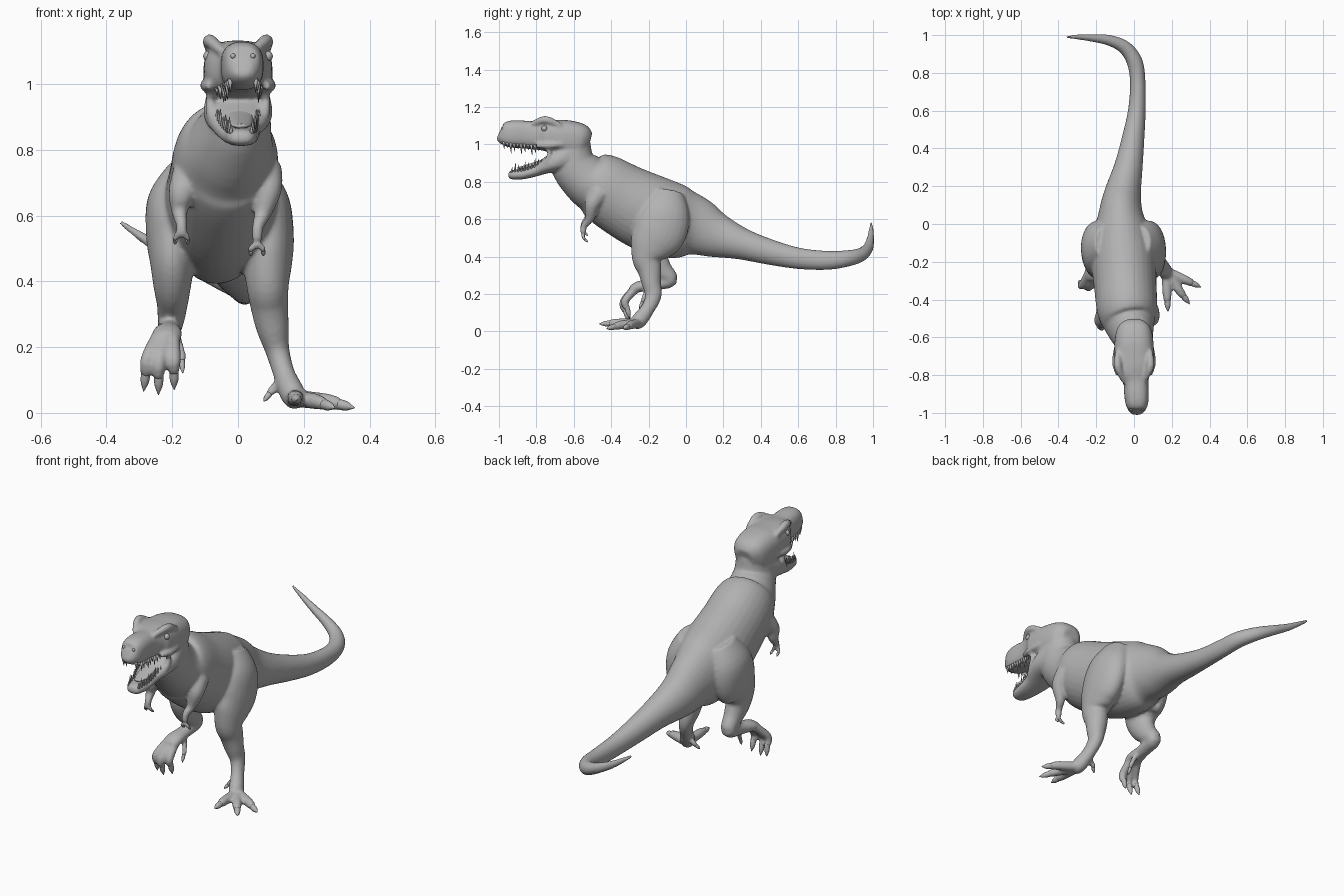
import bpy, bmesh, math
from mathutils import Vector

grey = bpy.data.materials.new("hide_grey")
grey.diffuse_color = (0.45, 0.45, 0.45, 1)


def catmull(p0, p1, p2, p3, t):
    return [0.5 * (2 * b + (c - a) * t + (2 * a - 5 * b + 4 * c - d) * t * t
                   + (3 * b - a - 3 * c + d) * t ** 3)
            for a, b, c, d in zip(p0, p1, p2, p3)]


def tube(bm, rings, n=20, steps=5, p=2.0):
    """Smooth closed loft through rings (x, y, z, half width, half depth)."""
    q = [rings[0]] + list(rings) + [rings[-1]]
    pts = [catmull(*q[i:i + 4], s / steps)
           for i in range(len(rings) - 1) for s in range(steps)] + [rings[-1]]
    pos = [Vector(r[:3]) for r in pts]
    d = pos[-1] - pos[0]
    ref = Vector((0, 0, 1)) if abs(d.x) > max(abs(d.y), abs(d.z)) else Vector((1, 0, 0))
    loops = []
    for i, r in enumerate(pts):
        t = (pos[min(i + 1, len(pos) - 1)] - pos[max(i - 1, 0)]).normalized()
        nrm = t.cross(ref).normalized()
        side = nrm.cross(t)
        loop = []
        for k in range(n):
            c, s = (f(2 * math.pi * k / n) for f in (math.cos, math.sin))
            u = math.copysign(abs(c) ** (2 / p), c) * max(r[3], 0.001)
            v = math.copysign(abs(s) ** (2 / p), s) * max(r[4], 0.001)
            loop.append(bm.verts.new(pos[i] + side * u + nrm * v))
        loops.append(loop)
    for a, b in zip(loops, loops[1:]):
        for k in range(n):
            bm.faces.new((a[k], a[(k + 1) % n], b[(k + 1) % n], b[k]))
    bm.faces.new(loops[0][::-1])
    bm.faces.new(loops[-1])


def rod(bm, pts, radii, **kw):
    tube(bm, [(*p, r, r) for p, r in zip(pts, radii)], **kw)


def ball(bm, loc, r):
    res = bmesh.ops.create_uvsphere(bm, u_segments=16, v_segments=10, radius=r)
    bmesh.ops.translate(bm, verts=res["verts"], vec=loc)


def finish(bm, name):
    bmesh.ops.recalc_face_normals(bm, faces=bm.faces)
    for f in bm.faces:
        f.smooth = True
    me = bpy.data.meshes.new(name)
    bm.to_mesh(me)
    bm.free()
    me.materials.append(grey)
    ob = bpy.data.objects.new(name, me)
    bpy.context.collection.objects.link(ob)
    return ob


def at(rings, y):
    """Ring interpolated at a given y (rings run towards -y)."""
    for a, b in zip(rings, rings[1:]):
        if b[1] <= y <= a[1]:
            t = (y - a[1]) / (b[1] - a[1])
            return [u + (v - u) * t for u, v in zip(a, b)]
    return rings[-1]


skin, claws, teeth = bmesh.new(), bmesh.new(), bmesh.new()

# neck, torso and tail
tube(skin, [
    (0, -.60, 1.02, .09, .09), (0, -.605, .905, .10, .12),
    (-.02, -.54, .82, .13, .137), (-.035, -.46, .78, .158, .177),
    (-.045, -.34, .705, .165, .195), (-.055, -.19, .63, .17, .208),
    (-.065, -.05, .585, .15, .198), (-.07, .055, .56, .118, .16),
    (-.06, .16, .515, .098, .122), (-.03, .30, .468, .076, .085),
    (-.005, .45, .424, .06, .068), (.015, .60, .391, .047, .057),
    (.02, .75, .38, .041, .051), (.003, .86, .39, .042, .044),
    (-.05, .935, .41, .036, .037), (-.13, .972, .445, .028, .029),
    (-.22, .985, .49, .021, .021), (-.30, .99, .54, .014, .014),
    (-.36, .99, .582, .007, .007)], n=32)

# legs: the right one is planted, the left one lifted
tube(skin, [
    (.03, -.10, .74, .06, .09), (.07, -.115, .64, .085, .135),
    (.09, -.14, .54, .08, .145), (.09, -.185, .46, .075, .12),
    (.09, -.21, .39, .065, .08), (.095, -.195, .33, .058, .065),
    (.105, -.185, .26, .05, .052), (.12, -.175, .19, .037, .044),
    (.14, -.205, .12, .033, .037), (.165, -.25, .06, .038, .042),
    (.18, -.28, .035, .03, .03)], n=24)
tube(skin, [
    (-.15, -.10, .74, .06, .09), (-.185, -.115, .64, .09, .135),
    (-.20, -.14, .54, .08, .145), (-.20, -.175, .46, .068, .115),
    (-.20, -.17, .39, .058, .08), (-.20, -.13, .33, .047, .058),
    (-.205, -.085, .275, .04, .04), (-.21, -.17, .252, .036, .032),
    (-.215, -.25, .24, .046, .03), (-.22, -.29, .22, .04, .025)], n=24)


# toes and fingers, each ending in a claw
def digit(a, b, c, r):
    a, b, c = Vector(a), Vector(b), Vector(c)
    rod(skin, [a, b, b.lerp(c, .5)], [r, r * .95, r * .7], n=12)
    rod(claws, [b.lerp(c, .35), b.lerp(c, .7), c], [r * .62, r * .55, .001], n=10)


for b, c in [((.27, -.295, .035), (.355, -.335, .015)),
             ((.235, -.345, .035), (.295, -.425, .015)),
             ((.175, -.365, .045), (.18, -.465, .04))]:
    digit((.17, -.25, .045), b, c, .026)
digit((.14, -.215, .10), (.105, -.215, .07), (.078, -.235, .035), .015)
for a, b, c in [((-.24, -.26, .235), (-.275, -.325, .165), (-.287, -.30, .065)),
                ((-.22, -.27, .235), (-.24, -.335, .155), (-.242, -.31, .055)),
                ((-.20, -.26, .235), (-.195, -.325, .165), (-.194, -.30, .07))]:
    digit(a, b, c, .023)
digit((-.19, -.20, .24), (-.172, -.225, .18), (-.168, -.25, .12), .014)

# small arms
rod(skin, [(-.145, -.47, .73), (-.17, -.51, .67), (-.178, -.515, .615),
           (-.172, -.545, .575), (-.172, -.55, .545)],
    [.055, .042, .026, .018, .017], n=16)
rod(skin, [(.08, -.46, .74), (.092, -.50, .68), (.075, -.515, .605),
           (.06, -.545, .565), (.058, -.55, .53)],
    [.055, .042, .026, .018, .017], n=16)
for hand, lo in [(-.172, .515), (.058, .48)]:
    for dx in (-.018, .018):
        digit((hand, -.55, lo + .035), (hand + dx, -.548, lo + .02),
              (hand + dx * 1.1, -.525, lo - .003), .011)

# skull and open lower jaw
skull = [(0, -.515, 1.01, .05, .05), (0, -.555, 1.02, .09, .088),
         (0, -.64, 1.03, .104, .10), (0, -.72, 1.045, .104, .088),
         (0, -.77, 1.05, .098, .082), (.01, -.83, 1.05, .068, .075),
         (.013, -.90, 1.055, .065, .074), (.015, -.95, 1.055, .06, .07),
         (.015, -.985, 1.055, .046, .052), (.015, -1.0, 1.06, .025, .028)]
jaw = [(0, -.60, .96, .095, .07), (0, -.68, .915, .105, .06),
       (0, -.75, .885, .092, .042), (0, -.80, .862, .072, .032),
       (.008, -.87, .842, .056, .028), (.01, -.93, .838, .042, .025),
       (.01, -.95, .84, .022, .014)]
tube(skin, skull, n=32, p=2.6)
tube(skin, jaw, n=28, p=2.5)

for s in (-1, 1):
    # brow ridges, cheek bones and nostril rims
    rod(skin, [(s * .05, -.84, 1.10), (s * .08, -.775, 1.128),
               (s * .087, -.735, 1.128), (s * .085, -.67, 1.10)],
        [.012, .02, .021, .014], n=12)
    rod(skin, [(s * .085, -.80, .995), (s * .098, -.74, .995), (s * .095, -.66, 1.0)],
        [.012, .018, .014], n=12)
    # cheek skin stretched between the jaws
    rod(skin, [(s * .078, -.745, .985), (s * .085, -.73, .95), (s * .08, -.75, .90)],
        [.016, .013, .016], n=12)
    # rows of teeth
    for i in range(11):
        x, y, z, a, b = at(skull, -.79 - .0185 * i)
        h = .026 + .012 * (i % 3)
        rod(teeth, [(x + s * a * .78, y, z - b * .68),
                    (x + s * a * .76, y + .004, z - b * .74 - h)], [.008, .001], n=8, steps=1)
    for i in range(10):
        x, y, z, a, b = at(jaw, -.775 - .0175 * i)
        h = .022 + .010 * (i % 3)
        rod(teeth, [(x + s * a * .78, y, z + b * .5),
                    (x + s * a * .78, y + .004, z + b * .75 + h)], [.007, .001], n=8, steps=1)

# fuse the hide into one smooth surface
body = finish(skin, "body")
remesh = body.modifiers.new("fuse", 'REMESH')
remesh.mode = 'VOXEL'
remesh.voxel_size = 0.008
remesh.use_smooth_shade = True
soft = body.modifiers.new("soften", 'SMOOTH')
soft.factor = 0.5
soft.iterations = 6

finish(claws, "claws")
finish(teeth, "teeth")

# tongue
tongue = bmesh.new()
tube(tongue, [(0, -.70, .935, .045, .012), (.003, -.78, .903, .042, .012),
              (.008, -.86, .878, .034, .011), (.01, -.90, .872, .018, .006)], n=16)
finish(tongue, "tongue")

# eyes and nostrils
eyes, nostrils = bmesh.new(), bmesh.new()
for s in (-1, 1):
    ball(eyes, (s * .09, -.757, 1.085), .016)
    ball(nostrils, (.015 + s * .03, -.982, 1.085), .008)
finish(eyes, "eyes")
finish(nostrils, "nostrils")
